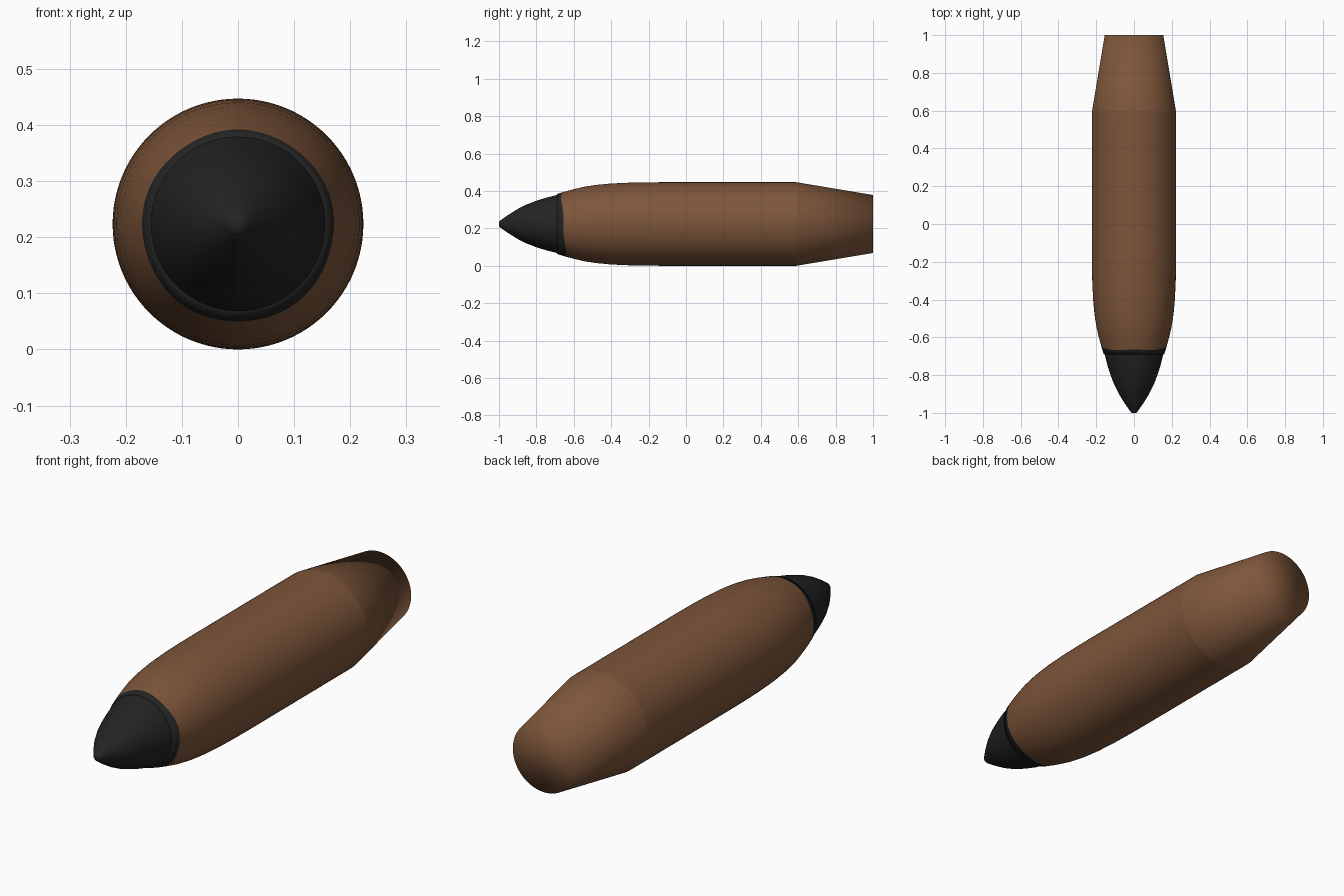
import bpy, bmesh, math

if "Cube" in bpy.data.objects:
    bpy.data.objects.remove(bpy.data.objects["Cube"])

R, SEG = 0.2235, 96   # largest radius (also axis height) and side count


def material(name, rgb):
    m = bpy.data.materials.new(name)
    m.diffuse_color = (*rgb, 1)
    m.use_nodes = True
    m.node_tree.nodes["Principled BSDF"].inputs["Base Color"].default_value = m.diffuse_color
    return m


copper = material("copper_brown", (0.205, 0.092, 0.042))
black = material("black_paint", (0.017, 0.017, 0.017))


def lathe(name, profile, mats, cap_front=False, cap_back=False, tilt=None, dark_rings=0):
    """Revolve (y, radius) points about the long axis; ring `tilt` is slanted."""
    bm = bmesh.new()
    rings = []
    for k, (y, r) in enumerate(profile):
        ring = []
        for i in range(SEG):
            a = 2 * math.pi * i / SEG
            dy = 0.0
            rr = r
            if k == tilt:
                dy = -0.012 * math.sin(a) + 0.003 * math.sin(5 * a)
                rr = r + dy * 0.29      # stay on the surface slope
            ring.append(bm.verts.new((rr * math.cos(a), y + dy, R + rr * math.sin(a))))
        rings.append(ring)
    for k in range(len(rings) - 1):
        for i in range(SEG):
            j = (i + 1) % SEG
            f = bm.faces.new((rings[k][i], rings[k][j], rings[k + 1][j], rings[k + 1][i]))
            f.material_index = 1 if k < dark_rings else 0
    if cap_front:
        bm.faces.new(rings[0][::-1])
    if cap_back:
        bm.faces.new(rings[-1])
    for f in bm.faces:
        f.smooth = True
    # point the faces away from the axis
    for f in bm.faces:
        f.normal_update()
        c = f.calc_center_median()
        out = (c.x, c.y * 0.3, c.z - R)
        if sum(n * o for n, o in zip(f.normal, out)) < 0:
            f.normal_flip()
    me = bpy.data.meshes.new(name)
    bm.to_mesh(me)
    bm.free()
    for m in mats:
        me.materials.append(m)
    ob = bpy.data.objects.new(name, me)
    bpy.context.collection.objects.link(ob)
    return ob


# black pointed tip
lathe("tip", [(-1, 0.012), (-0.99, 0.021), (-0.95, 0.049), (-0.90, 0.080), (-0.85, 0.105),
              (-0.80, 0.124), (-0.75, 0.140), (-0.69, 0.155)], [black], cap_front=True)

# jacket with a painted front collar whose edge is slightly slanted
lathe("jacket", [(-0.689, 0.152), (-0.69, 0.160), (-0.655, 0.171), (-0.60, 0.186),
                 (-0.55, 0.198), (-0.48, 0.209), (-0.40, 0.2165), (-0.30, 0.221),
                 (-0.20, 0.223), (-0.08, R), (0.59, R)], [copper, black], tilt=2, dark_rings=2)

# tapered tail with flat end
lathe("tail", [(0.59, R), (1.0, 0.155)], [copper], cap_back=True)
